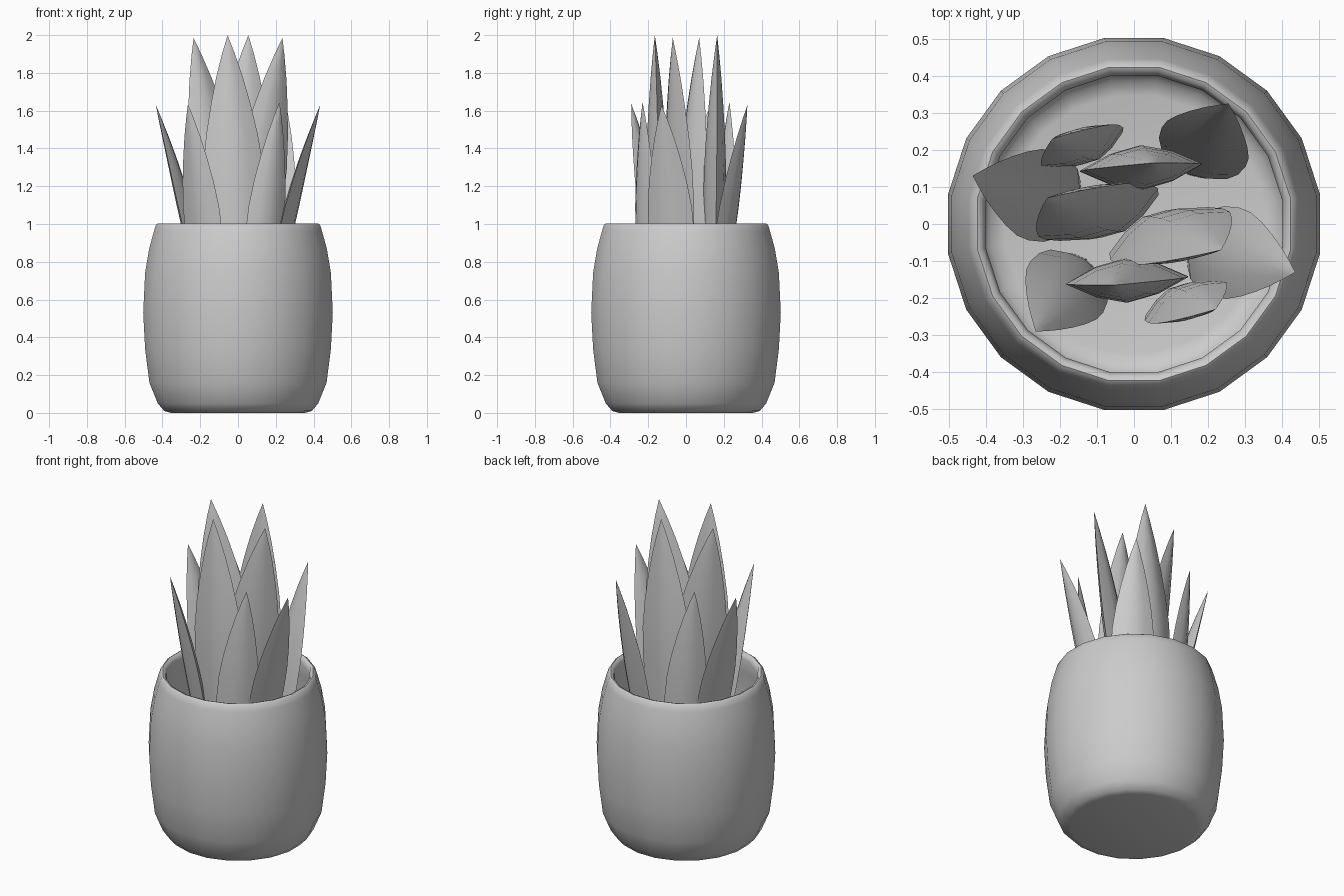
import bpy, bmesh, math
from mathutils import Vector

if "Cube" in bpy.data.objects:
    bpy.data.objects.remove(bpy.data.objects["Cube"])

SIDES = 20


def finish(name, bm, angle):
    bmesh.ops.recalc_face_normals(bm, faces=bm.faces)
    mesh = bpy.data.meshes.new(name)
    bm.to_mesh(mesh)
    bm.free()
    ob = bpy.data.objects.new(name, mesh)
    bpy.context.collection.objects.link(ob)
    bpy.ops.object.select_all(action='DESELECT')
    ob.select_set(True)
    bpy.context.view_layer.objects.active = ob
    bpy.ops.object.shade_smooth_by_angle(angle=math.radians(angle))
    return ob


def skin(bm, rings):
    for a, b in zip(rings, rings[1:]):
        n = len(a)
        for i in range(n):
            j = (i + 1) % n
            bm.faces.new((a[i], a[j], b[j], b[i]))


# Rounded pot: outer wall, thin rim, inner wall and inside floor
profile = [(.36, 0), (.395, .01), (.43, .05), (.475, .16), (.498, .34), (.508, .53),
           (.498, .74), (.476, .87), (.451, .96), (.44, .995), (.428, 1.003), (.415, .998), (.405, .97),
           (.42, .88), (.43, .74), (.43, .6), (.415, .5), (.39, .46), (.35, .45)]
bm = bmesh.new()
rings = []
for r, z in profile:
    rings.append([bm.verts.new((r * math.cos(a), r * math.sin(a), z))
                  for a in (2 * math.pi * (i + .5) / SIDES for i in range(SIDES))])
skin(bm, rings)
bm.faces.new(rings[0])
bm.faces.new(rings[-1])
finish("pot", bm, 50)

# Leaf outline: (height fraction, width fraction), and lens cross-section
OUTLINE = [(0, .5), (.15, .78), (.3, .94), (.45, 1), (.56, .97), (.67, .83),
           (.77, .64), (.86, .43), (.94, .2)]
LENS = [(1, 0), (.5, .68), (0, 1), (-.5, .68), (-1, 0), (-.5, -.68), (0, -1), (.5, -.68)]


def leaf(name, base, tip, turn, width, thick):
    base, tip = Vector(base), Vector(tip)
    a = math.radians(turn)
    across = Vector((math.cos(a), math.sin(a), 0))
    out = Vector((-math.sin(a), math.cos(a), 0))
    bm = bmesh.new()
    rings = []
    for t, w in OUTLINE:
        c = base.lerp(tip, t ** 1.4)
        c.z = base.z + (tip.z - base.z) * t
        rings.append([bm.verts.new(c + across * (u * w * width / 2) + out * (v * w * thick / 2))
                      for u, v in LENS])
    skin(bm, rings)
    bm.faces.new(rings[0])
    end = bm.verts.new(tip)
    top = rings[-1]
    for i in range(len(top)):
        bm.faces.new((top[i], top[(i + 1) % len(top)], end))
    finish(name, bm, 50)


# Leaves that repeat at half a turn: tall pairs, then short outer pairs
PAIRS = [
    ("tall_front_leaf", (0, -.145, .4), (-.055, -.165, 2.0), 3, .33, .12),
    ("tall_side_leaf", (.03, -.015, .4), (.235, -.07, 1.985), 28, .32, .11),
    ("short_side_leaf", (.16, -.05, .4), (.435, -.13, 1.63), 74, .25, .075),
    ("short_front_leaf", (.1, -.2, .4), (.22, -.23, 1.645), 30, .23, .08),
]
for name, b, t, turn, w, th in PAIRS:
    leaf(name + "_1", b, t, turn, w, th)
    leaf(name + "_2", (-b[0], -b[1], b[2]), (-t[0], -t[1], t[2]), turn, w, th)

# Two corner leaves with slightly different lean
leaf("corner_leaf_back", (.155, .15, .4), (.255, .325, 1.63), -25, .25, .08)
leaf("corner_leaf_front", (-.14, -.11, .4), (-.265, -.29, 1.635), -35, .24, .08)
